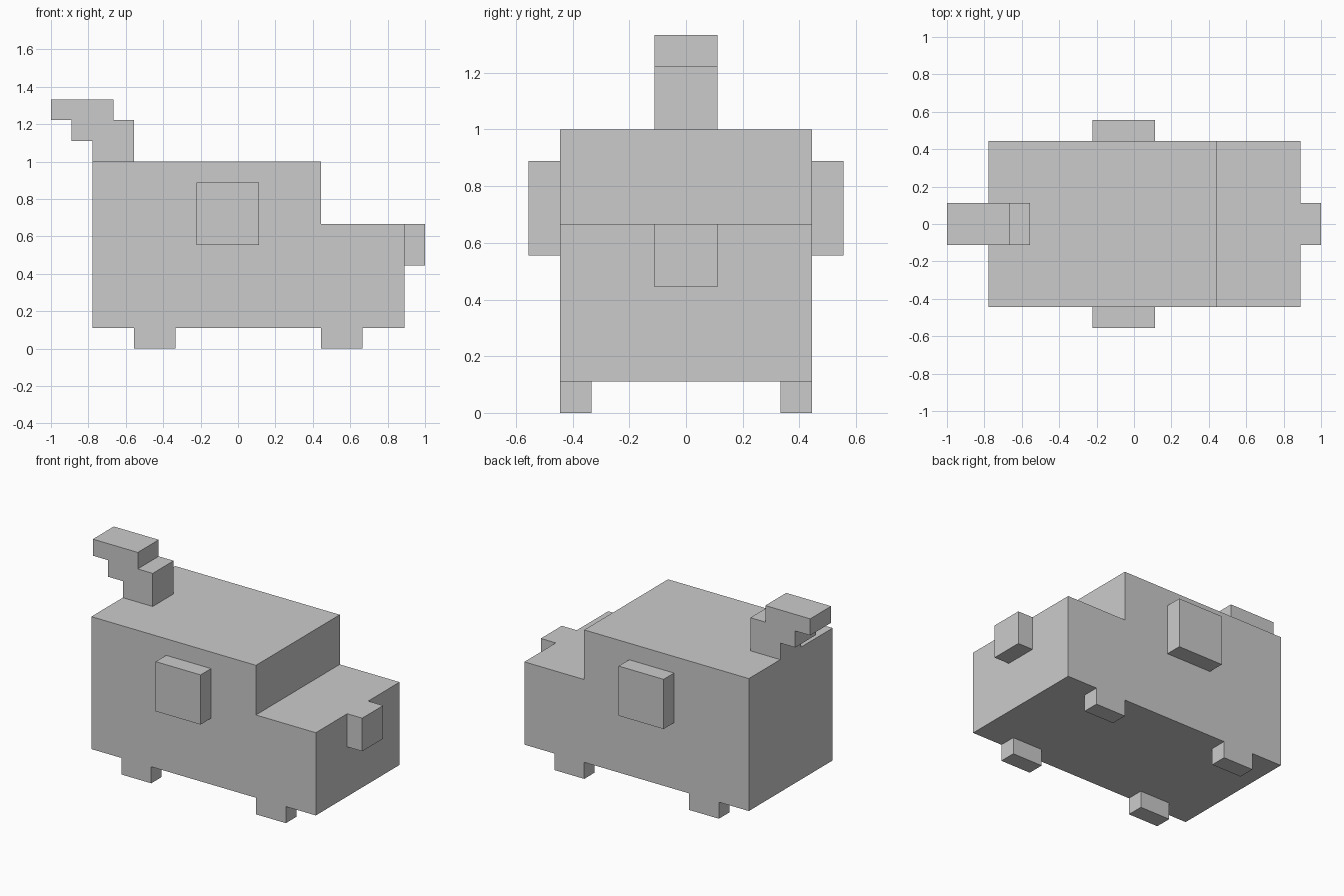
import bpy
import bmesh

if "Cube" in bpy.data.objects:
    bpy.data.objects.remove(bpy.data.objects["Cube"])

U = 1 / 9  # one voxel


def extrude_profile(name, points, y0, y1):
    """Extrude an x/z outline (in voxels) from y0 to y1."""
    bm = bmesh.new()
    face = bm.faces.new([bm.verts.new((x * U, y0 * U, z * U)) for x, z in points])
    result = bmesh.ops.extrude_face_region(bm, geom=[face], use_keep_orig=True)
    verts = [g for g in result["geom"] if isinstance(g, bmesh.types.BMVert)]
    bmesh.ops.translate(bm, verts=verts, vec=(0, (y1 - y0) * U, 0))
    bmesh.ops.recalc_face_normals(bm, faces=bm.faces)
    mesh = bpy.data.meshes.new(name)
    bm.to_mesh(mesh)
    bm.free()
    obj = bpy.data.objects.new(name, mesh)
    bpy.context.collection.objects.link(obj)
    return obj


def box(name, x0, x1, y0, y1, z0, z1):
    return extrude_profile(name, [(x0, z0), (x1, z0), (x1, z1), (x0, z1)], y0, y1)


# Body with the lower snout step
extrude_profile("body", [(-7, 1), (8, 1), (8, 6), (4, 6), (4, 9), (-7, 9)], -4, 4)

# Nose
box("nose", 8, 9, -1, 1, 4, 6)

# Stepped tail
extrude_profile("tail", [(-7, 9), (-5, 9), (-5, 11), (-6, 11), (-6, 12),
                         (-9, 12), (-9, 11), (-8, 11), (-8, 10), (-7, 10)], -1, 1)

# Side flaps and legs, on both sides
for side, s in (("right", -1), ("left", 1)):
    flap_y = sorted((4 * s, 5 * s))
    leg_y = sorted((3 * s, 4 * s))
    box(f"{side}_side_flap", -2, 1, *flap_y, 5, 8)
    box(f"{side}_rear_leg", -5, -3, *leg_y, 0, 1)
    box(f"{side}_front_leg", 4, 6, *leg_y, 0, 1)
